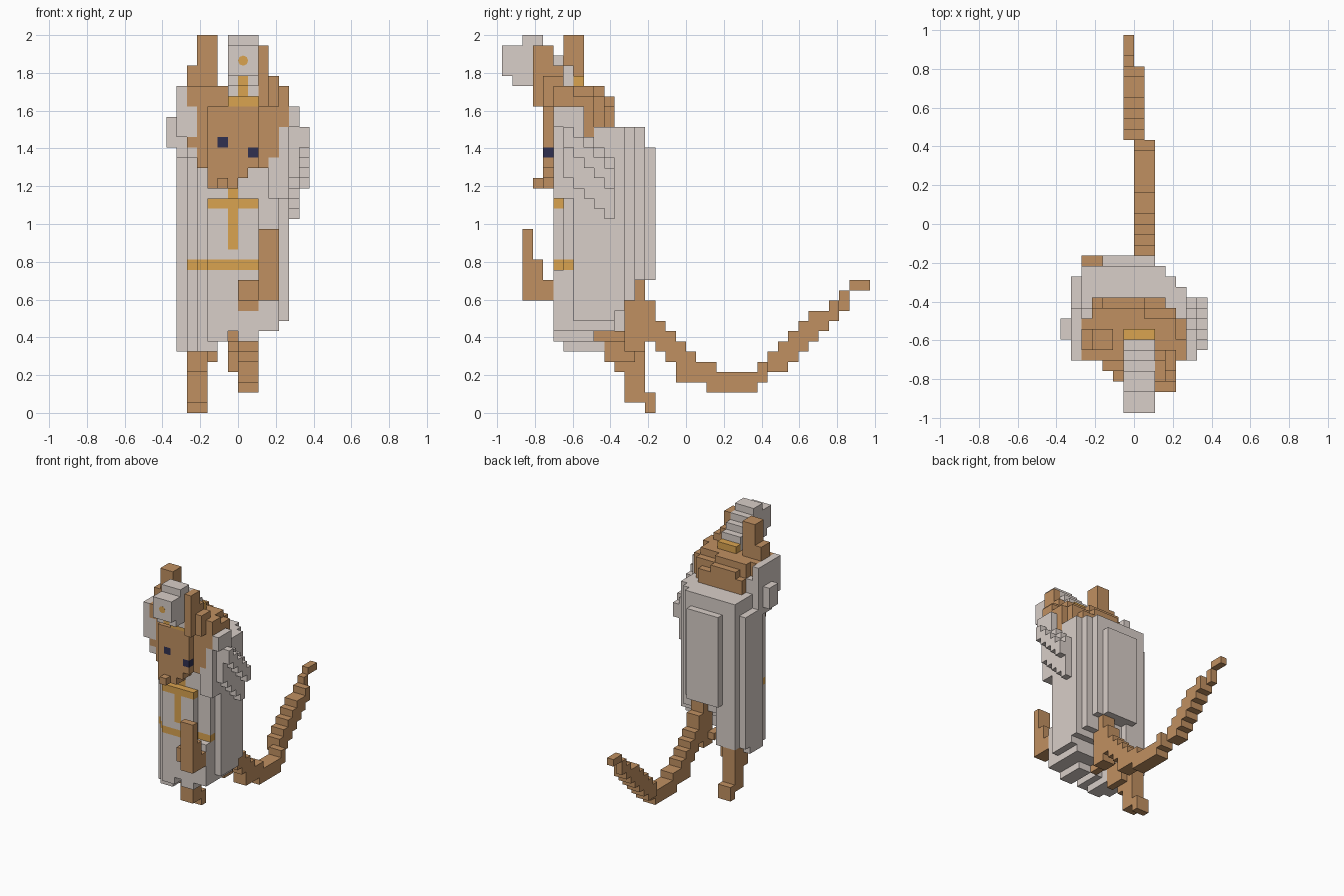
import bpy
import bmesh

default = bpy.data.objects.get("Cube")
if default:
    bpy.data.objects.remove(default, do_unlink=True)

UNIT = 2 / 37          # edge length of one block
cells = {}             # block position -> part name
part_colour = {}       # part name -> material


def material(name, r, g, b):
    mat = bpy.data.materials.new(name)
    mat.use_nodes = True
    mat.diffuse_color = (r, g, b, 1)
    mat.node_tree.nodes["Principled BSDF"].inputs["Base Color"].default_value = (r, g, b, 1)
    return mat


fur = material("brown fur", .53, .28, .12)
cloth = material("grey cloth", .69, .62, .58)
trim = material("gold trim", .7, .37, .08)
navy = material("dark navy", .03, .03, .08)


def fill(part, colour, x, y, z):
    """Fill a block range with a part; later parts replace earlier ones."""
    part_colour[part] = colour
    for i in range(*x):
        for j in range(*y):
            for k in range(*z):
                cells[i, j, k] = part


def paint(part, colour, x, y, z):
    """Recolour the blocks that already exist in a range."""
    part_colour[part] = colour
    for cell in list(cells):
        if all(lo <= c < hi for c, (lo, hi) in zip(cell, (x, y, z))):
            cells[cell] = part


def hem(x, y):
    """Lowest block of the robe, rising towards the left and the back."""
    if x < -2:
        return 7 if y >= -6 or y < -12 else 6
    front = {-1: 8, 2: 8, 3: 8, 4: 9}.get(x, 7)
    if y < -9:
        return front
    back = {-6: 11, -5: 13, -7: 10}.get(y, 8)
    return max(front, back)


# Robe: columns with a rounded plan and a slanted hem
robe_spans = {-6: (-9, -5), -5: (-11, -4), -4: (-12, -4),
              2: (-12, -4), 3: (-12, -5), 4: (-11, -6)}
for x in range(-6, 5):
    first, last = robe_spans.get(x, (-13, -4))
    for y in range(first, last):
        top = 20 if y < -12 else 24 if y < -11 else 26 if x == -6 else 28
        fill("robe", cloth, x=(x, x + 1), y=(y, y + 1), z=(hem(x, y), top))
fill("back_panel", cloth, x=(-3, 2), y=(-4, -3), z=(13, 26))
fill("knee_cloth", cloth, x=(2, 4), y=(-13, -11), z=(8, 14))

# Left sleeve sweeping down towards the back
fill("left_sleeve", cloth, x=(3, 5), y=(-13, -11), z=(21, 25))
fill("left_sleeve", cloth, x=(4, 5), y=(-13, -11), z=(25, 28))
for step in range(5):
    y = (step - 12, step - 11)
    fill("left_sleeve", cloth, x=(4, 6), y=y, z=(23 - step, 29 - step))
    fill("left_sleeve", cloth, x=(6, 7), y=y, z=(26 - step, 28 - step))

# Right sleeve and hood around the head
fill("right_sleeve", cloth, x=(-7, -6), y=(-11, -9), z=(26, 29))
fill("hood", cloth, x=(-6, -5), y=(-13, -8), z=(27, 32))
fill("hood", cloth, x=(-6, -5), y=(-11, -8), z=(25, 27))
fill("hood", cloth, x=(-5, -4), y=(-13, -8), z=(25, 30))
fill("hood", cloth, x=(3, 5), y=(-12, -8), z=(24, 28))
fill("hood", cloth, x=(5, 6), y=(-13, -10), z=(28, 30))

# Head: skull rising in tiers, flat face, narrowing jaw and a small chin
fill("head", fur, x=(-4, 4), y=(-13, -8), z=(25, 31))
fill("head", fur, x=(-4, 1), y=(-9, -8), z=(31, 32))
fill("head", fur, x=(-5, 4), y=(-13, -9), z=(30, 32))
fill("head", fur, x=(4, 5), y=(-13, -11), z=(30, 32))
fill("head", fur, x=(4, 5), y=(-11, -9), z=(27, 31))
fill("head", fur, x=(4, 5), y=(-13, -12), z=(28, 30))
fill("head", fur, x=(-4, 3), y=(-8, -7), z=(28, 30))
fill("head", fur, x=(-3, 1), y=(-8, -7), z=(30, 31))
fill("head", fur, x=(-5, -4), y=(-13, -12), z=(26, 27))
fill("face", fur, x=(-4, 3), y=(-13, -12), z=(24, 30))
fill("face", fur, x=(-3, 2), y=(-14, -13), z=(24, 30))
fill("jaw", fur, x=(-3, 0), y=(-14, -12), z=(22, 24))
fill("jaw", fur, x=(0, 1), y=(-14, -12), z=(23, 24))
fill("chin", fur, x=(-2, -1), y=(-15, -13), z=(22, 23))
paint("right_eye", navy, x=(-2, -1), y=(-14, -13), z=(26, 27))
paint("left_eye", navy, x=(1, 2), y=(-14, -13), z=(25, 26))

# Ears
fill("right_ear", fur, x=(-4, -2), y=(-12, -10), z=(32, 37))
fill("right_ear", fur, x=(-5, -4), y=(-12, -10), z=(32, 34))
fill("left_ear", fur, x=(2, 3), y=(-15, -13), z=(30, 36))
fill("left_ear", fur, x=(2, 3), y=(-13, -12), z=(30, 34))
fill("left_ear", fur, x=(3, 4), y=(-14, -12), z=(30, 33))

# Tall hat tipped forward: (bottom, top) of each slice from front to back
hat_slices = [(33, 36), (32, 36), (32, 37), (31, 37), (31, 36), (32, 35), (32, 34)]
for step, span in enumerate(hat_slices):
    fill("hat", cloth, x=(-1, 2), y=(step - 18, step - 17), z=span)
for step in range(4):
    low = 30 + step // 2
    fill("hat_band", trim, x=(-1, 2), y=(step - 14, step - 13), z=(low, low + 1))
fill("hat_band", trim, x=(-1, 2), y=(-11, -10), z=(31, 33))
paint("hat_stripe", trim, x=(0, 1), y=(-17, -16), z=(32, 33))
paint("hat_stripe", trim, x=(0, 1), y=(-15, -14), z=(31, 32))

# Gold belt around the front, and a chest cross with a raised bar
paint("belt", trim, x=(-5, 4), y=(-13, -10), z=(14, 15))
paint("chest_cross", trim, x=(-1, 0), y=(-13, -12), z=(16, 20))
paint("chest_cross", trim, x=(-1, 0), y=(-12, -11), z=(20, 23))
fill("chest_cross", trim, x=(-3, 2), y=(-13, -12), z=(20, 21))

# Standing leg with its foot
fill("standing_leg", fur, x=(-5, -3), y=(-6, -4), z=(1, 7))
fill("standing_leg", fur, x=(-5, -3), y=(-7, -6), z=(4, 6))
fill("standing_leg", fur, x=(-3, -2), y=(-8, -5), z=(5, 8))
fill("standing_leg", fur, x=(-1, 0), y=(-9, -5), z=(7, 8))
fill("standing_foot", fur, x=(-5, -3), y=(-4, -3), z=(0, 2))

# Raised leg in front of the robe
fill("raised_leg", fur, x=(0, 2), y=(-13, -12), z=(10, 13))
fill("raised_leg", fur, x=(0, 4), y=(-14, -13), z=(11, 13))
fill("raised_leg", fur, x=(2, 4), y=(-15, -14), z=(11, 15))
fill("raised_foot", fur, x=(2, 4), y=(-16, -15), z=(11, 18))

# Tail: (bottom, top) of each slice from root to tip, swaying sideways
tail_slices = [(6, 12), (6, 13), (7, 11), (6, 9), (5, 8), (3, 7), (3, 6), (3, 5),
               (2, 5), (2, 4), (2, 4), (2, 4), (2, 4), (3, 5), (4, 6), (4, 7),
               (5, 8), (6, 9), (7, 10), (8, 10), (9, 11), (10, 12), (12, 13), (12, 13)]
for step, span in enumerate(tail_slices):
    y = step - 6
    sway = (0, 2) if y < 8 else (-1, 1) if y < 15 else (-1, 0)
    fill("tail", fur, x=sway, y=(y, y + 1), z=span)


def build(part):
    """Make one mesh from the exposed block sides of a part."""
    bm = bmesh.new()
    for cell, owner in cells.items():
        if owner != part:
            continue
        for axis in range(3):
            for side in (0, 1):
                neighbour = list(cell)
                neighbour[axis] += 1 if side else -1
                if tuple(neighbour) in cells:
                    continue
                verts = []
                for u, v in ((0, 0), (1, 0), (1, 1), (0, 1)):
                    corner = list(cell)
                    corner[axis] += side
                    corner[(axis + 1) % 3] += u
                    corner[(axis + 2) % 3] += v
                    verts.append(bm.verts.new([c * UNIT for c in corner]))
                bm.faces.new(verts if side else verts[::-1])
    bmesh.ops.remove_doubles(bm, verts=bm.verts, dist=UNIT / 100)
    bmesh.ops.dissolve_limit(bm, angle_limit=.01, verts=bm.verts, edges=bm.edges)
    mesh = bpy.data.meshes.new(part)
    bm.to_mesh(mesh)
    bm.free()
    mesh.materials.append(part_colour[part])
    bpy.context.collection.objects.link(bpy.data.objects.new(part, mesh))


for part in part_colour:
    build(part)

# Round gold badge on the front of the hat
bpy.ops.mesh.primitive_cylinder_add(vertices=8, radius=UNIT / 2, depth=.008,
                                    location=(UNIT / 2, -18 * UNIT + .003, 34.5 * UNIT),
                                    rotation=(1.5708, 0, 0))
badge = bpy.context.object
badge.name = "hat_badge"
badge.data.materials.append(trim)
